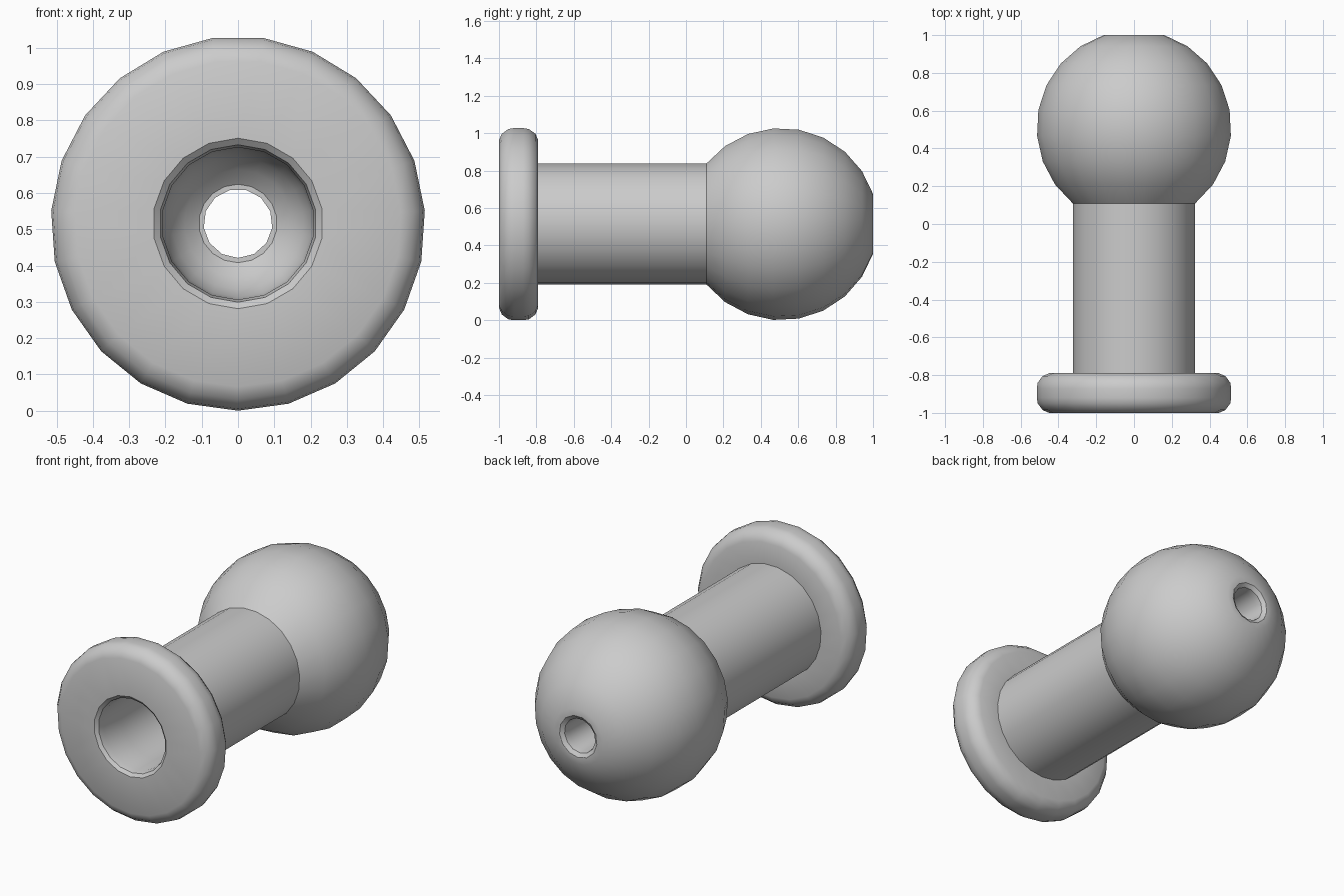
import bpy, bmesh
from math import sin, cos, pi, radians

old = bpy.data.objects.get("Cube")
if old:
    bpy.data.objects.remove(old)

AXIS_Z = 0.516
OUTER, BORE, HOLE = 23, 18, 13   # sides of the turned surfaces

grey = bpy.data.materials.new("plain grey")
colour = (0.6, 0.6, 0.6, 1)
grey.use_nodes = True
grey.diffuse_color = colour
grey.node_tree.nodes["Principled BSDF"].inputs["Base Color"].default_value = colour


def lathe(bm, profile, sides):
    """Turn (y, radius) points about the long axis; return the rings."""
    rings = []
    for y, r in profile:
        angles = [2 * pi * k / sides - pi / 2 for k in range(sides)]
        rings.append([bm.verts.new((r * cos(a), y, AXIS_Z + r * sin(a))) for a in angles])
    for a, b in zip(rings, rings[1:]):
        for j in range(sides):
            k = (j + 1) % sides
            bm.faces.new((a[j], b[j], b[k], a[k]))
    return rings


def fill_between(bm, ring_a, ring_b, facing):
    """Flat annulus between two rings, facing along y."""
    edges = [bm.edges.get((r[i - 1], r[i])) for r in (ring_a, ring_b) for i in range(len(r))]
    made = bmesh.ops.triangle_fill(bm, edges=edges, use_beauty=True)["geom"]
    for f in made:
        if isinstance(f, bmesh.types.BMFace):
            f.normal_update()
            if f.normal.y * facing < 0:
                f.normal_flip()


def finish(bm, name):
    mesh = bpy.data.meshes.new(name)
    bm.to_mesh(mesh)
    bm.free()
    mesh.materials.append(grey)
    ob = bpy.data.objects.new(name, mesh)
    bpy.context.collection.objects.link(ob)
    bpy.ops.object.select_all(action='DESELECT')
    ob.select_set(True)
    bpy.context.view_layer.objects.active = ob
    bpy.ops.object.shade_smooth_by_angle(angle=radians(35))


# Rounded flange with the wide bore mouth
bm = bmesh.new()
rim = lathe(bm, [(-1, .45), (-.985, .485), (-.95, .511), (-.92, .516), (-.87, .516),
                 (-.84, .511), (-.805, .485), (-.79, .45), (-.79, .325)], OUTER)
mouth = lathe(bm, [(-.79, .21), (-.95, .21), (-.985, .217), (-1, .235)], BORE)
fill_between(bm, rim[0], mouth[-1], -1)
finish(bm, "flange")

# Hollow shaft
bm = bmesh.new()
lathe(bm, [(-.79, .325), (.11, .325)], OUTER)
lathe(bm, [(.11, .21), (-.79, .21)], BORE)
finish(bm, "shaft")

# Ball with a rounded bore end and a narrow hole through the back
bm = bmesh.new()
start, end, steps = radians(39), radians(162), 8
arc = [start + (end - start) * i / steps for i in range(steps + 1)]
ball = lathe(bm, [(.51 - .516 * cos(a), .516 * sin(a)) for a in arc], OUTER)
hole = lathe(bm, [(ball[-1][0].co.y, .122), (.985, .1), (.95, .095), (.73, .095)], HOLE)
for f in bm.faces:               # the hole runs inward, so its faces already look inside
    f.normal_update()
bowl = [(.55 + .21 * sin(t), .21 * cos(t)) for t in (radians(d) for d in (59, 45, 30, 15, 0))]
bore = lathe(bm, bowl + [(.11, .21)], BORE)
fill_between(bm, ball[-1], hole[0], 1)
for v in hole[-1]:
    v.co.y = bowl[0][0]
fill_between(bm, hole[-1], bore[0], -1)
finish(bm, "ball")
